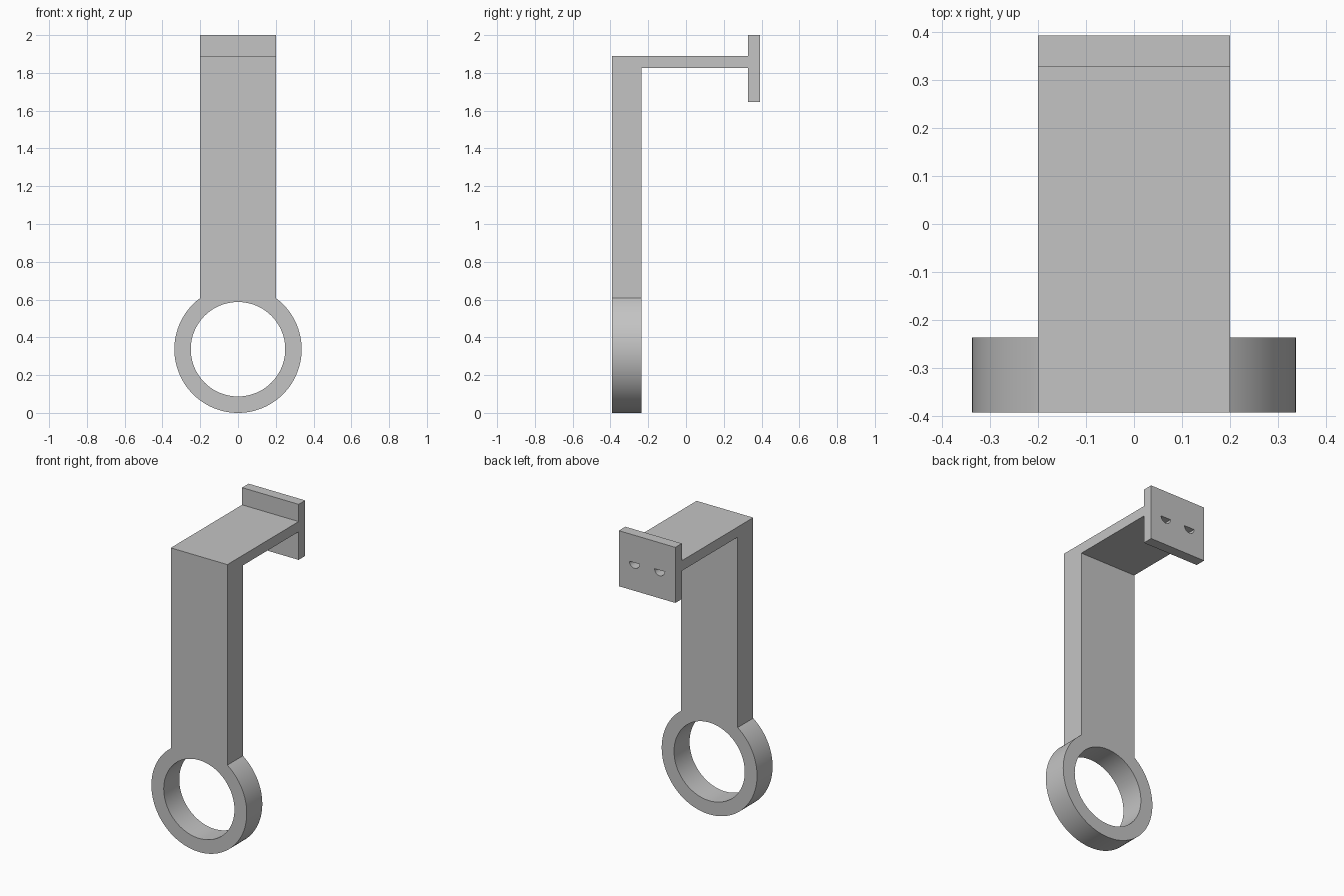
import bpy
import bmesh
import math
from mathutils import Vector

cube = bpy.data.objects.get("Cube")
if cube:
    bpy.data.objects.remove(cube, do_unlink=True)

HALF_WIDTH = 0.2
FRONT, UPRIGHT_BACK = -0.393, -0.236
PLATE_FRONT, PLATE_BACK = 0.327, 0.393
ARM_BOTTOM, ARM_TOP = 1.825, 1.89
PLATE_BOTTOM, PLATE_TOP = 1.645, 2.0
RING_OUTER, RING_INNER = 0.337, 0.25
SCREW_RADIUS, SCREW_X = 0.036, 0.089

grey = bpy.data.materials.new("plain_grey")
grey.use_nodes = True
colour = (0.55, 0.55, 0.55, 1)
grey.diffuse_color = colour
grey.node_tree.nodes["Principled BSDF"].inputs["Base Color"].default_value = colour


def prism(name, outline, sweep):
    """Extrude a closed outline along the sweep vector."""
    bm = bmesh.new()
    face = bm.faces.new([bm.verts.new(p) for p in outline])
    result = bmesh.ops.extrude_face_region(bm, geom=[face], use_keep_orig=True)
    moved = [v for v in result["geom"] if isinstance(v, bmesh.types.BMVert)]
    bmesh.ops.translate(bm, verts=moved, vec=Vector(sweep))
    bmesh.ops.recalc_face_normals(bm, faces=bm.faces)
    mesh = bpy.data.meshes.new(name)
    bm.to_mesh(mesh)
    bm.free()
    mesh.materials.append(grey)
    obj = bpy.data.objects.new(name, mesh)
    bpy.context.collection.objects.link(obj)
    return obj


def disc(name, x, z, radius, y0, y1, segments, sweep=math.tau):
    """Round prism along y; a sweep of pi gives its lower half."""
    count = segments if sweep == math.tau else segments + 1
    outline = [(x + radius * math.cos(-sweep * i / segments), y0,
                z + radius * math.sin(-sweep * i / segments)) for i in range(count)]
    return prism(name, outline, (0, y1 - y0, 0))


def combine(target, tool, operation):
    """Apply a boolean and remove its tool."""
    tool.hide_render = True
    mod = target.modifiers.new(operation, "BOOLEAN")
    mod.operation = operation
    mod.solver = "EXACT"
    mod.object = tool
    bpy.context.view_layer.update()
    graph = bpy.context.evaluated_depsgraph_get()
    mesh = bpy.data.meshes.new_from_object(target.evaluated_get(graph))
    target.modifiers.clear()
    target.data = mesh
    bpy.data.objects.remove(tool, do_unlink=True)


# Upright, arm and mounting plate share one side profile
profile = [(FRONT, RING_OUTER), (UPRIGHT_BACK, RING_OUTER),
           (UPRIGHT_BACK, ARM_BOTTOM), (PLATE_FRONT, ARM_BOTTOM),
           (PLATE_FRONT, PLATE_BOTTOM), (PLATE_BACK, PLATE_BOTTOM),
           (PLATE_BACK, PLATE_TOP), (PLATE_FRONT, PLATE_TOP),
           (PLATE_FRONT, ARM_TOP), (FRONT, ARM_TOP)]
bracket = prism("hanging_bracket", [(-HALF_WIDTH, y, z) for y, z in profile],
                (2 * HALF_WIDTH, 0, 0))

# Ring at the foot of the upright
ring = disc("ring", 0, RING_OUTER, RING_OUTER, FRONT, UPRIGHT_BACK, 128)
combine(bracket, ring, "UNION")
opening = disc("ring_opening", 0, RING_OUTER, RING_INNER, FRONT - 0.1, UPRIGHT_BACK + 0.1, 128)
combine(bracket, opening, "DIFFERENCE")

# Half-round screw holes in the plate, just under the arm
for side in (-1, 1):
    hole = disc("screw_hole", side * SCREW_X, ARM_BOTTOM, SCREW_RADIUS,
                PLATE_FRONT - 0.05, PLATE_BACK + 0.05, 24, math.pi)
    combine(bracket, hole, "DIFFERENCE")

bpy.ops.object.select_all(action="DESELECT")
bracket.select_set(True)
bpy.context.view_layer.objects.active = bracket
bpy.ops.object.shade_smooth_by_angle(angle=math.radians(30))
